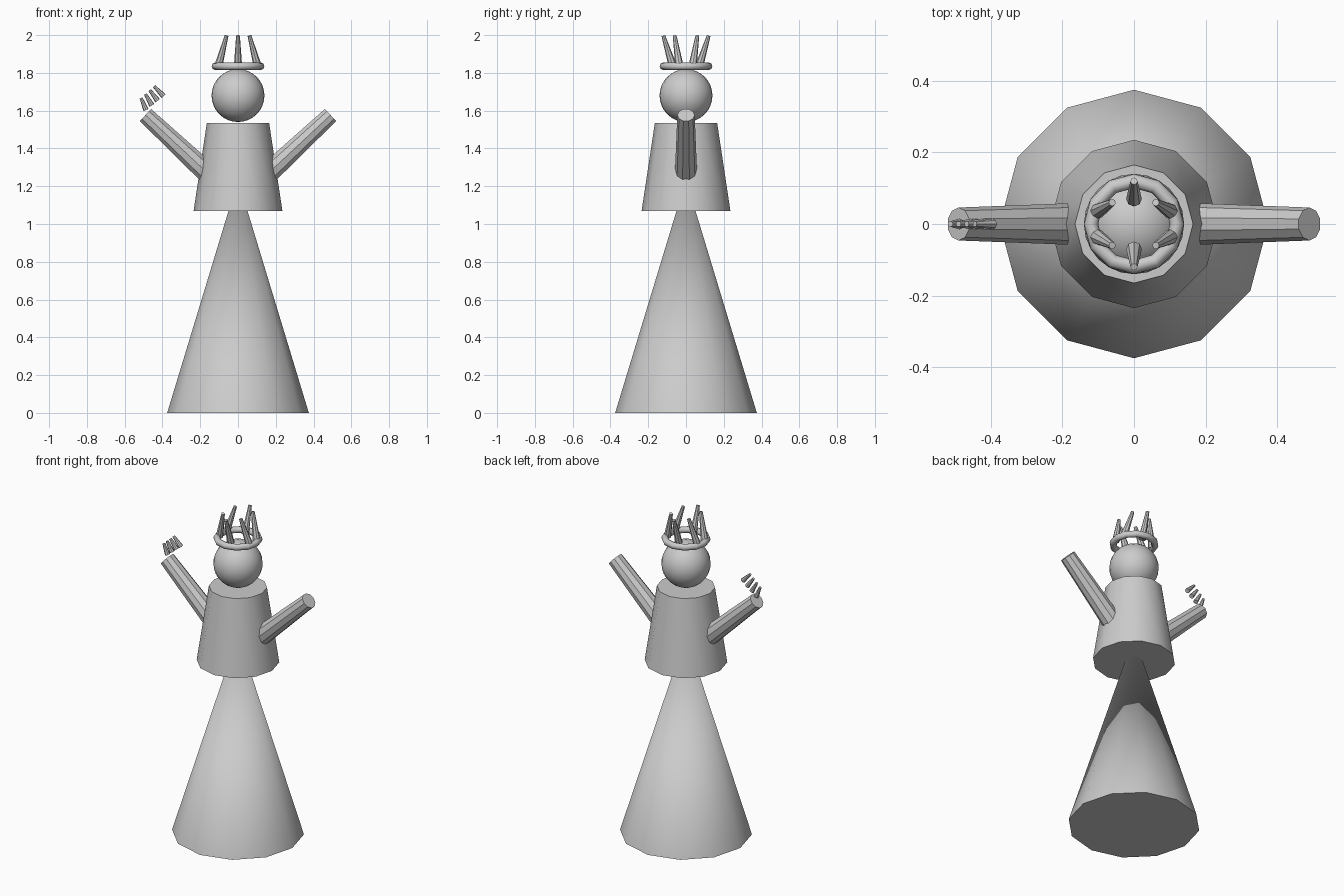
import bpy
from math import sin, cos, pi
from mathutils import Vector

if "Cube" in bpy.data.objects:
    bpy.data.objects.remove(bpy.data.objects["Cube"])


def smooth(ob, name, angle=0.55):
    ob.name = name
    bpy.ops.object.shade_smooth_by_angle(angle=angle)
    return ob


def taper(name, start, end, r1, r2, sides):
    """Tapered round bar from start to end."""
    a, b = Vector(start), Vector(end)
    d = b - a
    bpy.ops.mesh.primitive_cone_add(vertices=sides, radius1=r1, radius2=r2,
                                    depth=d.length, location=(a + b) / 2)
    ob = bpy.context.object
    ob.rotation_mode = 'QUATERNION'
    # turn about y for bars in the xz plane, shortest turn otherwise
    ob.rotation_quaternion = Vector((0, 0, 1)).rotation_difference(d)
    return smooth(ob, name)


# Skirt and torso
taper("skirt", (0, 0, 0), (0, 0, 1.235), 0.375, 0, 12)
taper("torso", (0, 0, 1.07), (0, 0, 1.535), 0.235, 0.165, 12)

# Head
bpy.ops.mesh.primitive_uv_sphere_add(segments=24, ring_count=16, radius=0.14,
                                     location=(0, 0, 1.68))
smooth(bpy.context.object, "head")

# Crown band
bpy.ops.mesh.primitive_torus_add(major_segments=12, minor_segments=8,
                                 major_radius=0.12, minor_radius=0.02,
                                 location=(0, 0, 1.835))
smooth(bpy.context.object, "crown_band", 0.9)

# Crown spikes: front and back lean out, side ones lean across in x
for i in range(6):
    t = pi / 6 + i * pi / 3
    mid = Vector((0.095 * cos(t), 0.095 * sin(t), 1.916))
    half = Vector((-0.025 * cos(t), 0.025 * sin(t), 0.081))
    taper("crown_spike", mid - half, mid + half, 0.022, 0.01, 8)

# Raised arms
for s in (-1, 1):
    taper("arm", (s * 0.125, 0, 1.236), (s * 0.49, 0, 1.577), 0.06, 0.046, 10)

# Fingers fanned above one hand
for i in range(4):
    base = (-0.487 + 0.031 * i, 0, 1.603 + 0.0247 * i)
    tip = (-0.513 + 0.0227 * i, 0, 1.667 + 0.021 * i)
    taper("finger", base, tip, 0.015, 0.008, 8)
